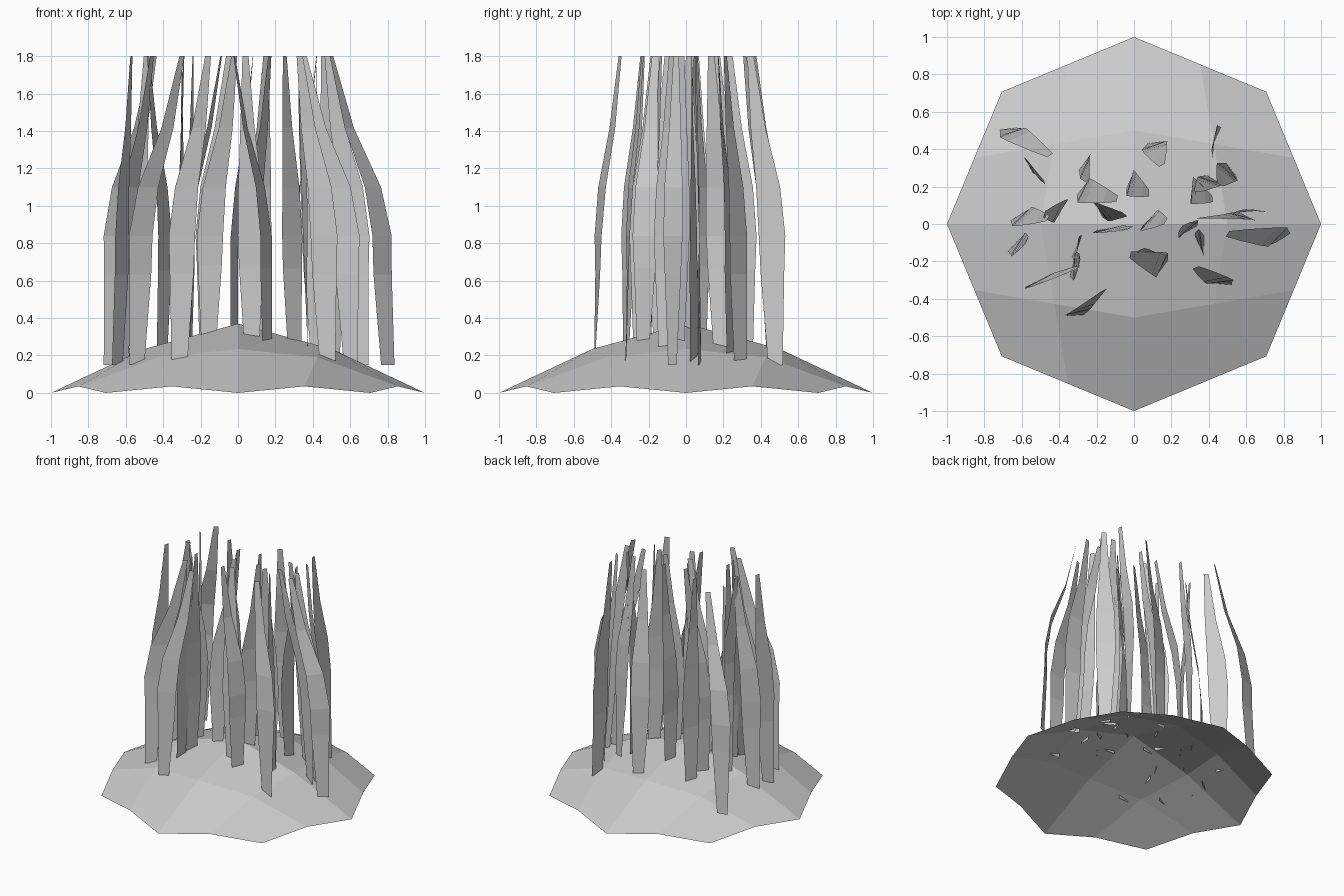
import bpy, math
from mathutils import Vector

if "Cube" in bpy.data.objects:
    bpy.data.objects.remove(bpy.data.objects["Cube"])


def add_mesh(name, verts, faces):
    me = bpy.data.meshes.new(name)
    me.from_pydata(verts, [], faces)
    me.update()
    ob = bpy.data.objects.new(name, me)
    bpy.context.collection.objects.link(ob)
    return ob


# Mound: a quadrant kite cut into four quads, turned four times
d = math.sqrt(0.5)
heights = ((.37, .235, 0), (.235, .19, .035), (0, .035, 0))
verts, faces = [], []
for k in range(4):
    c, s = round(math.cos(k * math.pi / 2)), round(math.sin(k * math.pi / 2))
    o = len(verts)
    for j in range(3):
        for i in range(3):
            u, v = i / 2, j / 2
            x = u * (1 - v) + d * u * v
            y = v * (1 - u) + d * u * v
            verts.append((x * c - y * s, x * s + y * c, heights[j][i]))
    for a in (o, o + 1, o + 3, o + 4):
        faces.append((a, a + 1, a + 4, a + 3))
add_mesh("mound", verts, faces)


# Leaf blade: flat strip rooted in the mound, widest at the belly, tip drawn inward
def blade(x, y, angle, tip_x, twist=12):
    belly = Vector((x, y))
    root = belly * 1.04
    tip = Vector((tip_x, y * 0.75))
    zb = max(0.15, 0.36 - 0.33 * root.length)
    vs = []

    def ring(p, z, w, a):
        v = Vector((math.cos(math.radians(a)), math.sin(math.radians(a)))) * w / 2
        vs.append((p.x - v.x, p.y - v.y, z))
        vs.append((p.x + v.x, p.y + v.y, z))

    for t, w in ((0, .085), (.7, .13), (1, .145)):
        ring(root.lerp(belly, math.sin(t * math.pi / 2)), zb + (.84 - zb) * t, w,
             angle - twist * (1 - t))
    for t, w in ((.27, .13), (.6, .08), (1, .035)):
        ring(belly.lerp(tip, t * t * (3 - 2 * t)), .84 + .96 * t, w, angle + twist * t)
    add_mesh("leaf_blade", vs, [(i, i + 1, i + 3, i + 2) for i in range(0, 10, 2)])


# Belly position, facing angle, tip x
for b in (
    (-.65, .49, 20, -.45), (-.54, .30, -50, -.49), (-.60, .04, 45, -.46),
    (-.39, .07, 60, -.48), (-.62, -.11, 60, -.57), (-.26, .31, 68, -.24),
    (-.27, .18, 65, -.09), (-.15, -.03, 15, -.02), (-.18, .07, -50, -.05),
    (-.30, -.13, 75, -.30), (-.32, -.23, 88, -.29), (-.52, -.31, 30, -.30),
    (-.30, -.47, 15, -.16), (-.02, .22, 75, .08), (.11, .42, 20, .15),
    (.08, .02, 50, .17), (.07, -.18, 10, .04), (.15, -.22, 65, -.02),
    (.29, -.03, 42, .25), (.36, -.10, 100, .33), (.31, .18, 85, .42),
    (.41, .23, -18, .34), (.43, .46, 78, .42), (.50, .28, -40, .46),
    (.58, .04, -15, .35), (.63, .07, 0, .48), (.77, -.07, 45, .50),
    (.46, -.31, 8, .33),
):
    blade(*b)
